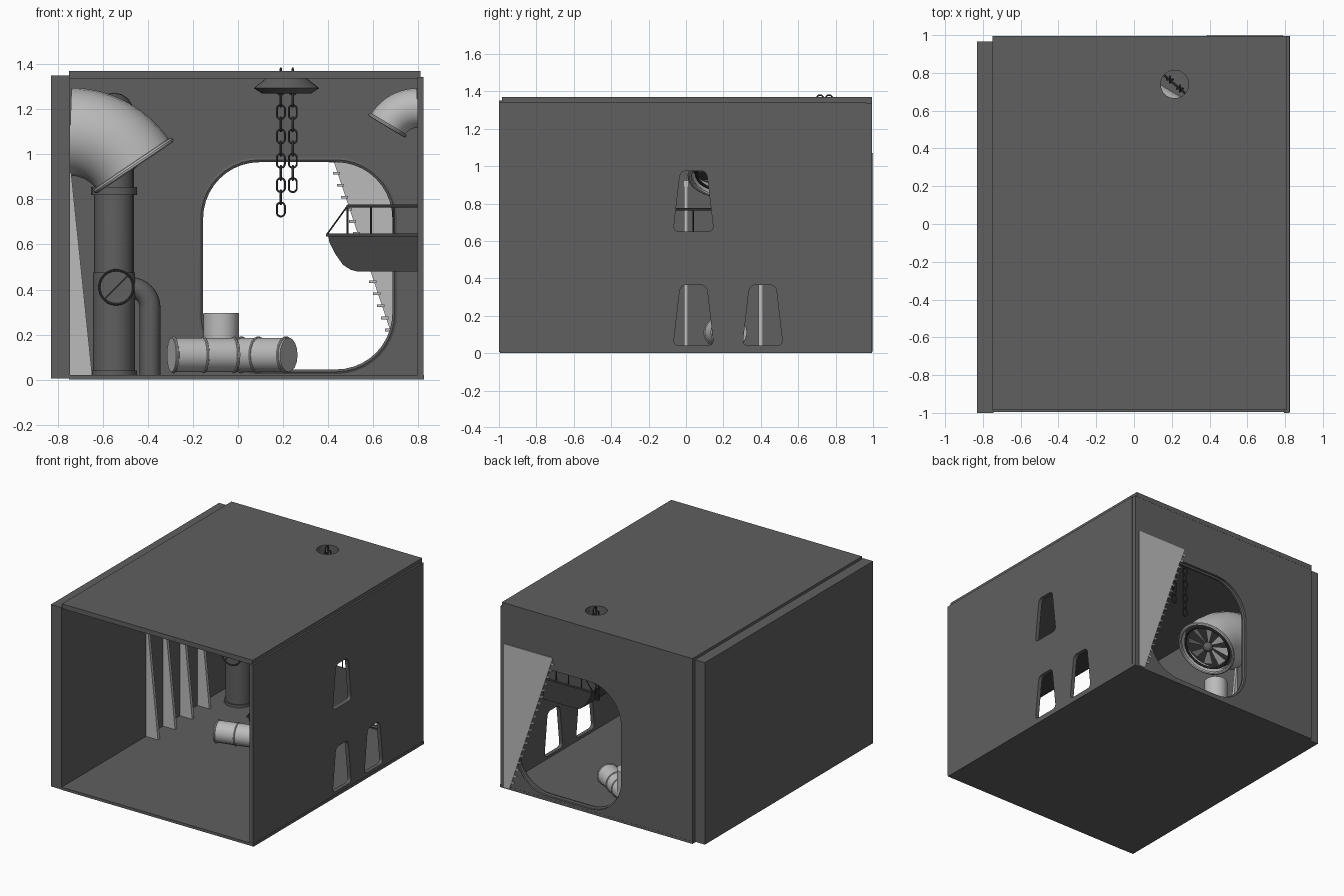
import bpy, bmesh
from math import sin, cos, pi, radians
from mathutils import Vector, Matrix

old = bpy.data.objects.get("Cube")
if old:
    bpy.data.objects.remove(old, do_unlink=True)


def material(name, v):
    m = bpy.data.materials.new(name)
    m.use_nodes = True
    m.diffuse_color = (v, v, v, 1)
    bsdf = m.node_tree.nodes["Principled BSDF"]
    bsdf.inputs["Base Color"].default_value = (v, v, v, 1)
    bsdf.inputs["Roughness"].default_value = 0.8
    return m


WALL = material("dark grey wall", 0.115)
PALE = material("pale grey metal", 0.5)
IRON = material("blackened iron", 0.055)


def finish(name, bm, mat, smooth=False):
    bmesh.ops.recalc_face_normals(bm, faces=bm.faces[:])
    me = bpy.data.meshes.new(name)
    bm.to_mesh(me)
    bm.free()
    me.materials.append(mat)
    ob = bpy.data.objects.new(name, me)
    bpy.context.collection.objects.link(ob)
    if smooth:
        select(ob)
        bpy.ops.object.shade_smooth_by_angle(angle=radians(35))
    return ob


def select(ob):
    bpy.ops.object.select_all(action='DESELECT')
    ob.select_set(True)
    bpy.context.view_layer.objects.active = ob


def box(name, x, y, z, mat):
    bm = bmesh.new()
    size = [b - a for a, b in (x, y, z)]
    mid = [(a + b) / 2 for a, b in (x, y, z)]
    bmesh.ops.create_cube(bm, size=1, matrix=Matrix.Translation(mid) @ Matrix.Diagonal((*size, 1)))
    return finish(name, bm, mat)


def prism(name, pts, axis, a, b, mat):
    """Extrude a 2D outline from a to b along x or y."""
    bm = bmesh.new()
    put = (lambda p, d: (d, *p)) if axis == 'x' else (lambda p, d: (p[0], d, p[1]))
    face = bm.faces.new([bm.verts.new(put(p, a)) for p in pts])
    new = bmesh.ops.extrude_face_region(bm, geom=[face])["geom"]
    step = (b - a, 0, 0) if axis == 'x' else (0, b - a, 0)
    bmesh.ops.translate(bm, vec=step, verts=[v for v in new if isinstance(v, bmesh.types.BMVert)])
    return finish(name, bm, mat)


def tube(name, pts, r, mat, caps=True, closed=False, res=6):
    """Sweep a round section along a path and turn it into a mesh."""
    cu = bpy.data.curves.new(name, 'CURVE')
    cu.dimensions = '3D'
    cu.bevel_depth, cu.bevel_resolution, cu.use_fill_caps = r, res, caps
    sp = cu.splines.new('POLY')
    sp.points.add(len(pts) - 1)
    for p, co in zip(sp.points, pts):
        p.co = (*co, 1)
    sp.use_cyclic_u = closed
    ob = bpy.data.objects.new(name, cu)
    bpy.context.collection.objects.link(ob)
    cu.materials.append(mat)
    select(ob)
    bpy.ops.object.convert(target='MESH')
    bpy.ops.object.shade_smooth_by_angle(angle=radians(40))
    return ob


def ring(name, at, normal, radius, r, mat):
    q = Vector(normal).to_track_quat('Z', 'Y')
    pts = [Vector(at) + q @ Vector((radius * cos(t), radius * sin(t), 0))
           for t in (2 * pi * i / 32 for i in range(32))]
    return tube(name, pts, r, mat, closed=True, res=2)


def arc(start, d, turn, R, angle, n=10):
    """Points of a bend leaving start along d and curving towards turn."""
    s, d, t = Vector(start), Vector(d), Vector(turn)
    return [s + d * R * sin(a) + t * R * (1 - cos(a))
            for a in (radians(angle) * i / n for i in range(n + 1))]


def cut(ob, cutter):
    m = ob.modifiers.new("opening", 'BOOLEAN')
    m.object, m.operation, m.solver = cutter, 'DIFFERENCE', 'EXACT'
    select(ob)
    bpy.ops.object.modifier_apply(modifier=m.name)
    bpy.data.objects.remove(cutter, do_unlink=True)


def rounded(corners, r, n=8):
    """Round the corners of a convex outline with a short curve."""
    out, k = [], len(corners)
    for i in range(k):
        p = Vector(corners[i])
        a = p + (Vector(corners[i - 1]) - p).normalized() * r
        b = p + (Vector(corners[(i + 1) % k]) - p).normalized() * r
        for j in range(n + 1):
            t = j / n
            w = 0.828 * t * (1 - t) * 2 ** 0.5  # keeps the curve near circular
            q = a * (1 - t) ** 2 + b * t ** 2 + p * 2 * t * (1 - t)
            out.append(q + (q - p) * (-0.0 * w))
    return out


# Room shell
box("floor", (-0.75, 0.825), (-0.995, 0.995), (0, 0.02), WALL)
box("thick_side_wall", (-0.83, -0.745), (-1, 0.965), (0.005, 1.35), WALL)
ceiling = box("ceiling", (-0.75, 0.81), (-0.985, 0.995), (1.335, 1.37), WALL)
side = box("window_wall", (0.795, 0.823), (-1, 0.962), (0.01, 1.343), WALL)
back = box("back_wall", (-0.748, 0.822), (0.96, 0.994), (0.01, 1.338), WALL)

# Tapered windows with rounded corners
for yc, z0 in ((0.04, 0.65), (0.04, 0.04), (0.41, 0.04)):
    hole = rounded([(yc - 0.108, z0), (yc + 0.108, z0), (yc + 0.07, z0 + 0.325), (yc - 0.07, z0 + 0.325)], 0.035, 4)
    cut(side, prism("window_cutter", hole, 'x', 0.7, 0.9, WALL))

# Rounded rear doorway and its rim
door = []
for cx, cz, a0 in ((0.435, 0.715, 0), (0.095, 0.715, 90), (0.095, 0.295, 180), (0.435, 0.295, 270)):
    for i in range(11):
        a = radians(a0 + 9 * i)
        door.append((cx + 0.26 * cos(a), cz + 0.26 * sin(a)))
cut(back, prism("door_cutter", door, 'y', 0.9, 1.1, WALL))
tube("doorway_rim", [(x, 0.965, z) for x, z in door], 0.012, WALL, closed=True, res=1)

# Sloping toothed plate behind the doorway
prism("toothed_plate", [(0.39, 1.07), (0.79, 1.07), (0.79, 0.01), (0.745, 0.01)], 'y', 0.992, 1.0, PALE)
for i in range(19):
    z = 0.06 + i * 0.0535
    x = 0.748 - 0.3333 * z
    box("plate_tooth", (x - 0.022, x + 0.01), (0.985, 0.999), (z - 0.006, z + 0.006), PALE)

# Buttress fins on the thick wall
for i in range(4):
    y = 0.2 * i
    prism("buttress_fin", [(-0.75, 0.005), (-0.645, 0.005), (-0.74, 0.92), (-0.75, 0.92)],
          'y', y - 0.012, y + 0.012, PALE)

# Large fan duct
FY = 0.22
path = arc((-0.745, FY, 1.10), (1, 0, 0), (0, 0, -1), 0.34, 56, 14)
tube("fan_duct", path, 0.195, PALE, caps=False, res=10)
end, out = path[-1], Vector((cos(radians(56)), 0, -sin(radians(56))))
ring("fan_duct_lip", end, out, 0.2, 0.012, PALE)
tube("fan_backing", [end - out * 0.07, end - out * 0.06], 0.19, IRON, res=10)
ring("fan_guard", end - out * 0.01, out, 0.165, 0.008, IRON)
q = out.to_track_quat('Z', 'Y')
bm = bmesh.new()
for k in range(8):
    a = 2 * pi * k / 8
    outline = [(0.02, -0.2, 0), (0.155, -0.22, 0.01), (0.155, 0.18, -0.01), (0.02, 0.2, 0)]
    bm.faces.new([bm.verts.new(end - out * 0.03 + q @ Vector((r * cos(a + t), r * sin(a + t), h)))
                  for r, t, h in outline])
finish("fan_blades", bm, PALE)
bm = bmesh.new()
bmesh.ops.create_uvsphere(bm, u_segments=16, v_segments=10, radius=0.035,
                          matrix=Matrix.Translation(end - out * 0.02))
finish("fan_hub", bm, WALL, True)

# Small vent elbow on the window wall
path = arc((0.797, FY, 1.205), (-1, 0, 0), (0, 0, -1), 0.157, 59)
tube("vent_elbow", path, 0.088, PALE, caps=False)
ring("vent_lip", path[-1], (-cos(radians(59)), 0, -sin(radians(59))), 0.09, 0.008, PALE)

# Standing pipe bending into the back wall
PX, PY = -0.55, 0.8
tube("standing_pipe", [(PX, PY, 0.01)] + arc((PX, PY, 1.06), (0, 0, 1), (0, 1, 0), 0.125, 90) + [(PX, 0.97, 1.185)],
     0.088, WALL)
tube("pipe_lower_sleeve", [(PX, PY, 0.02), (PX, PY, 0.475)], 0.094, WALL)
for z, h in ((0.82, 0.035), (0.02, 0.02)):
    tube("pipe_collar", [(PX, PY, z), (PX, PY, z + h)], 0.102, WALL)
tube("drain_pipe", arc((-0.48, PY + 0.03, 0.41), (1, 0, 0), (0, 0, -1), 0.09, 90) + [(-0.39, PY + 0.03, 0.003)],
     0.046, WALL)
tube("valve_stub", [(-0.54, PY, 0.41), (-0.54, 0.69, 0.41)], 0.076, WALL)
ring("valve_rim", (-0.54, 0.69, 0.41), (0, 1, 0), 0.076, 0.005, IRON)
tube("valve_bar", [(-0.593, 0.688, 0.357), (-0.487, 0.688, 0.463)], 0.004, IRON, res=1)

# Loose pipes on the floor
a, b = Vector((-0.295, 0.17, 0.11)), Vector((-0.01, 0.25, 0.11))
d = (b - a).normalized()
tube("loose_pipe", [a, b], 0.076, PALE)
for t in (0.03, 0.5, 0.97):
    ring("loose_pipe_band", a.lerp(b, t), d, 0.076, 0.006, PALE)
a, b = Vector((0.225, 0.6, 0.11)), Vector((-0.075, 0.78, 0.11))
d = (b - a).normalized()
tube("bent_pipe", [a, b], 0.076, PALE)
tube("bent_pipe_riser", [b, b + Vector((0, 0, 0.185))], 0.079, PALE)
for t in (0.04, 0.45, 0.7):
    ring("bent_pipe_band", a.lerp(b, t), d, 0.076, 0.006, PALE)

# Balcony with curved underside and railing
Y0, Y1 = -0.45, 0.53
hull = [(0.797, 0.64), (0.4, 0.64), (0.405, 0.61), (0.43, 0.56), (0.465, 0.51), (0.5, 0.487), (0.53, 0.48), (0.797, 0.48)]
prism("balcony_hull", hull, 'y', Y0, Y1, IRON)
box("balcony_ledge", (0.39, 0.797), (Y0 - 0.01, Y1 + 0.01), (0.635, 0.648), IRON)
tube("balcony_rail", [(0.797, Y0, 0.77), (0.485, Y0, 0.77), (0.485, Y1, 0.77), (0.797, Y1, 0.77)], 0.006, IRON, res=2)
for y in (Y0, Y1):
    for x in (0.59, 0.69):
        tube("rail_post", [(x, y, 0.64), (x, y, 0.77)], 0.004, IRON, res=1)
for i in range(7):
    y = Y0 + (Y1 - Y0) * i / 6
    tube("rail_post", [(0.485, y, 0.64), (0.485, y, 0.77)], 0.004, IRON, res=1)
    tube("rail_brace", [(0.395, y, 0.645), (0.485, y, 0.77)], 0.004, IRON, res=1)

# Ceiling hole with flared collar
CX, CY = 0.215, 0.74
bm = bmesh.new()
bmesh.ops.create_cone(bm, segments=32, cap_ends=True, radius1=0.074, radius2=0.074, depth=0.3,
                      matrix=Matrix.Translation((CX, CY, 1.35)))
cut(ceiling, finish("hole_cutter", bm, WALL))
bm = bmesh.new()
loop = [bm.verts.new((CX + r, CY, z)) for r, z in ((0.074, 1.36), (0.074, 1.272), (0.11, 1.27), (0.145, 1.293), (0.09, 1.337))]
edges = [bm.edges.new(p) for p in zip(loop, loop[1:])]
bmesh.ops.spin(bm, geom=loop + edges, cent=(CX, CY, 0), axis=(0, 0, 1), angle=2 * pi, steps=32, use_duplicate=False)
bmesh.ops.remove_doubles(bm, verts=bm.verts[:], dist=0.0005)
finish("chain_collar", bm, WALL, True)
tube("chain_bar", [(CX - 0.07, CY + 0.06, 1.3), (CX + 0.07, CY - 0.06, 1.3)], 0.006, IRON, res=2)

# Two hanging chains of alternating links
for x, y, low in ((0.19, 0.765, 0.755), (0.243, 0.717, 0.863)):
    for i in range(int((1.36 - low) / 0.054) + 1):
        link = []
        for k in range(16):
            t = 2 * pi * (k + 0.5) / 16
            w, h = 0.018 * cos(t), 0.018 * sin(t) + (0.013 if sin(t) > 0 else -0.013)
            z = low + i * 0.054 + h
            link.append((x + w, y, z) if i % 2 == 0 else (x, y + w, z))
        tube("chain_link", link, 0.005, IRON, closed=True, res=1)
